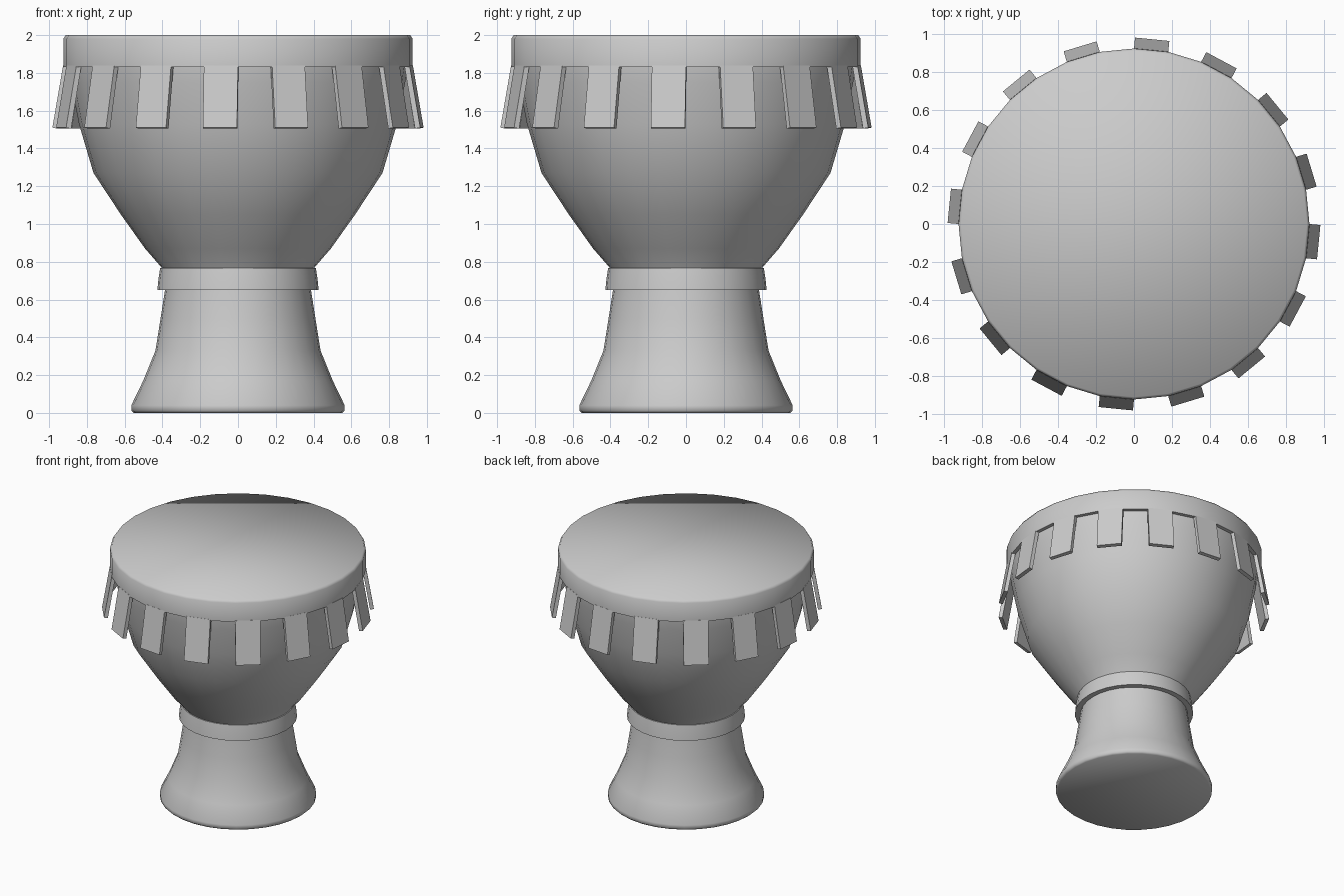
import bpy, bmesh, math
from mathutils import Vector

if "Cube" in bpy.data.objects:
    bpy.data.objects.remove(bpy.data.objects["Cube"])

SEG = 32
mat = bpy.data.materials.new("plain grey")
mat.diffuse_color = (0.6, 0.6, 0.6, 1)
mat.use_nodes = True
mat.node_tree.nodes["Principled BSDF"].inputs["Base Color"].default_value = mat.diffuse_color


def finish(bm, name, angle):
    bmesh.ops.recalc_face_normals(bm, faces=bm.faces[:])
    me = bpy.data.meshes.new(name)
    bm.to_mesh(me)
    bm.free()
    ob = bpy.data.objects.new(name, me)
    bpy.context.collection.objects.link(ob)
    me.materials.append(mat)
    bpy.ops.object.select_all(action='DESELECT')
    ob.select_set(True)
    bpy.context.view_layer.objects.active = ob
    bpy.ops.object.shade_smooth_by_angle(angle=math.radians(angle))
    return ob


def lathe(name, profile, closed=False, angle=50):
    """Revolve (radius, z) points about z; open profiles get capped ends."""
    bm = bmesh.new()
    rings = []
    for r, z in profile:
        rings.append([bm.verts.new((r * math.cos(2 * math.pi * i / SEG),
                                    r * math.sin(2 * math.pi * i / SEG), z))
                      for i in range(SEG)])
    pairs = list(zip(rings, rings[1:]))
    if closed:
        pairs.append((rings[-1], rings[0]))
    else:
        bm.faces.new(rings[0])
        bm.faces.new(rings[-1])
    for a, b in pairs:
        for i in range(SEG):
            j = (i + 1) % SEG
            bm.faces.new((a[i], a[j], b[j], b[i]))
    return finish(bm, name, angle)


# flared foot
lathe("foot", [(0.552, 0), (0.565, 0.012), (0.565, 0.04), (0.502, 0.17), (0.437, 0.33),
               (0.41, 0.5), (0.385, 0.66), (0.38, 0.72)])

# ring round the waist
lathe("waist_ring", [(0.36, 0.768), (0.412, 0.768), (0.421, 0.71), (0.427, 0.65), (0.36, 0.65)],
      closed=True)

# bowl
lathe("bowl", [(0.37, 0.70), (0.405, 0.77), (0.492, 0.87), (0.62, 1.05),
               (0.765, 1.27), (0.842, 1.53), (0.885, 1.75), (0.9, 1.85), (0.9, 1.93)])

# drum skin with its rim band
lathe("drum_skin", [(0.89, 1.83), (0.925, 1.83), (0.925, 1.98), (0.912, 2.0)], angle=60)

# sixteen flaps hanging outward from alternate sides of the band
bm = bmesh.new()
R, FLARE, THICK = 0.926, 0.057, 0.028
for k in range(16):
    a0 = 2 * math.pi * (2 * k - 1) / SEG
    a1 = 2 * math.pi * (2 * k) / SEG
    n = Vector((math.cos((a0 + a1) / 2), math.sin((a0 + a1) / 2), 0))
    rings = []
    for z, out, dz in ((1.84, 0, 0), (1.51, FLARE, -0.005)):
        p0 = Vector((R * math.cos(a0), R * math.sin(a0), z)) + n * out
        p1 = Vector((R * math.cos(a1), R * math.sin(a1), z)) + n * out
        inner = Vector((0, 0, dz)) - n * THICK
        rings.append([bm.verts.new(p) for p in (p0, p1, p1 + inner, p0 + inner)])
    for ring in rings:
        bm.faces.new(ring)
    for i in range(4):
        j = (i + 1) % 4
        bm.faces.new((rings[0][i], rings[0][j], rings[1][j], rings[1][i]))
finish(bm, "skin_flaps", 30)
